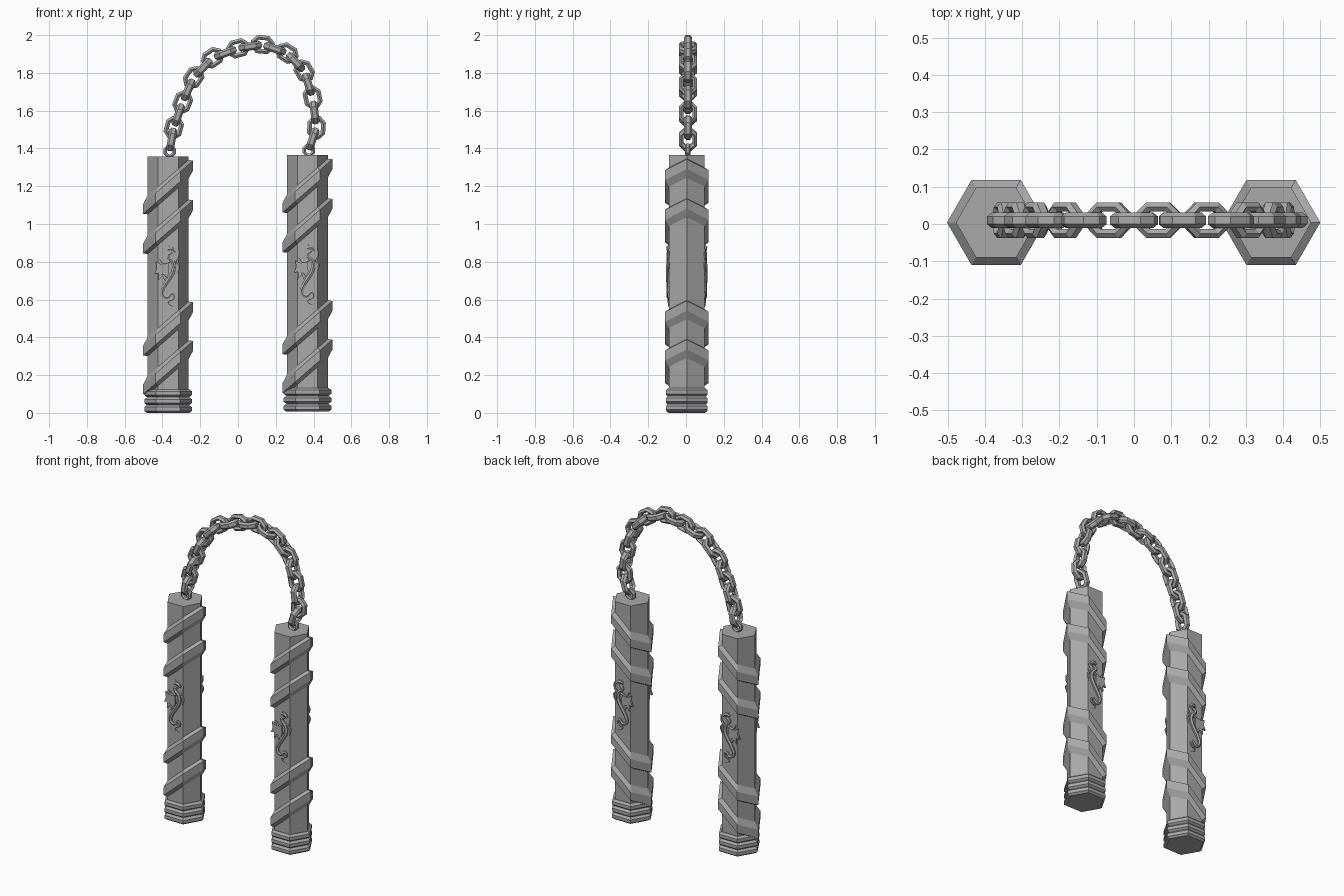
import bpy, bmesh
from math import sin, cos, pi
from mathutils import Matrix, Vector

cube = bpy.data.objects.get("Cube")
if cube:
    bpy.data.objects.remove(cube)

steel = bpy.data.materials.new("grey_steel")
steel.use_nodes = True
steel.diffuse_color = (0.4, 0.4, 0.4, 1)
steel.node_tree.nodes["Principled BSDF"].inputs["Base Color"].default_value = (0.4, 0.4, 0.4, 1)

MID_Y = 0.004


def place(name, data, matrix):
    if not data.materials:
        data.materials.append(steel)
    obj = bpy.data.objects.new(name, data)
    bpy.context.collection.objects.link(obj)
    obj.matrix_world = matrix
    return obj


def loft(name, rings, loop=False):
    """Skin a list of closed rings; loop joins the last to the first, else ends are capped."""
    bm = bmesh.new()
    rows = [[bm.verts.new(p) for p in ring] for ring in rings]
    n = len(rows[0])
    pairs = list(zip(rows, rows[1:]))
    if loop:
        pairs.append((rows[-1], rows[0]))
    else:
        bm.faces.new(rows[0])
        bm.faces.new(rows[-1])
    for a, b in pairs:
        for i in range(n):
            j = (i + 1) % n
            bm.faces.new((a[i], a[j], b[j], b[i]))
    bmesh.ops.recalc_face_normals(bm, faces=bm.faces)
    mesh = bpy.data.meshes.new(name)
    bm.to_mesh(mesh)
    bm.free()
    return mesh


def hexagon(r, z, slope=0):
    """Six-sided ring with corners on the x axis, sheared upward along x."""
    return [(r * cos(i * pi / 3), r * sin(i * pi / 3), z + slope * r * cos(i * pi / 3))
            for i in range(6)]


def link_mesh(name, half_len, half_wid, chamfer, wide, deep):
    """Chain link lying in the xz plane, long axis on z, six-sided bar."""
    section = [(wide, -deep / 2), (wide, deep / 2), (0, deep),
               (-wide, deep / 2), (-wide, -deep / 2), (0, -deep)]
    rings = []
    for off, y in section:
        l, w, c = half_len + off, half_wid + off, chamfer + 0.586 * off
        quarter = [(w, l - c), (w - c, l)]
        pts = quarter + [(-x, z) for x, z in reversed(quarter)]
        pts += [(-x, -z) for x, z in pts]
        rings.append([(x, y, z) for x, z in pts])
    return loft(name, rings, loop=True)


# Handle parts: shaft, ridged pommel, slanted band
shaft = loft("shaft", [hexagon(0.108, 0.1), hexagon(0.108, 1.358)])
ridges = []
for k in range(3):
    for r, z in ((0.112, 0), (0.126, 0.01), (0.126, 0.03), (0.112, 0.041)):
        ridges.append(hexagon(r, k * 0.042 + z))
pommel = loft("pommel", ridges)
band = loft("band", [hexagon(r, z, 0.87) for r, z in
                     ((0.1, -0.05), (0.108, -0.05), (0.132, -0.026),
                      (0.132, 0.026), (0.108, 0.05), (0.1, 0.05))], loop=True)

# Relief dragon: tapered strokes (x, z, radius) in one curve
STROKES = {
    "body": [(.02, .85, .009), (.0, .83, .011), (.024, .8, .012), (.03, .76, .013),
             (.005, .71, .013), (-.02, .67, .012), (-.03, .63, .011), (-.005, .61, .01),
             (.024, .632, .008), (.03, .605, .006), (.0, .585, .005), (.03, .562, .001)],
    "head": [(-.004, .862, .006), (.02, .868, .013), (.038, .85, .007)],
    "horn": [(.014, .872, .006), (.0, .888, .001)],
    "right_wing": [(.03, .79, .008), (.052, .82, .007), (.058, .86, .002)],
    "right_feather": [(.04, .8, .008), (.058, .78, .006), (.05, .74, .002)],
    "left_arm": [(.01, .8, .008), (-.025, .79, .008), (-.045, .815, .003)],
    "left_leg": [(-.005, .71, .009), (-.03, .735, .008), (-.05, .7, .002)],
}
dragon = bpy.data.curves.new("dragon", "CURVE")
dragon.dimensions = "3D"
dragon.bevel_depth = 1.0
dragon.bevel_resolution = 1
dragon.resolution_u = 3
dragon.use_fill_caps = True
for stroke in STROKES.values():
    spline = dragon.splines.new("BEZIER")
    spline.bezier_points.add(len(stroke) - 1)
    spline.use_smooth = False
    for point, (x, z, r) in zip(spline.bezier_points, stroke):
        point.co = (x, -0.096, z)
        point.radius = r
        point.handle_left_type = point.handle_right_type = "AUTO"

# Left wing of the dragon: a thin scalloped plate
WING = [(.0, .8), (-.035, .785), (-.065, .8), (-.06, .765), (-.072, .735),
        (-.05, .74), (-.052, .7), (-.03, .725), (-.02, .7), (.005, .74)]
wing = loft("dragon_wing", [[(x, y, z) for x, z in WING] for y in (-0.09, -0.102)])

# Two handles, each with a dragon on front and back
for side, x, z in (("right", -0.37, 0), ("left", 0.368, 0.007)):
    base = Matrix.Translation((x, MID_Y, z))
    place(side + "_shaft", shaft, base)
    place(side + "_pommel", pommel, base)
    for i, height in enumerate((0.24, 0.445, 0.985, 1.195)):
        place(f"{side}_band_{i + 1}", band, base @ Matrix.Translation((0, 0, height)))
    for face, flip in (("front", 1), ("back", -1)):
        turn = base @ Matrix.Diagonal((1, flip, 1, 1))
        place(f"{side}_{face}_dragon", dragon, turn)
        place(f"{side}_{face}_dragon_wing", wing, turn)

# Chain: links alternate between facing front and facing sideways along the arch
ARCH = [Vector((x, 0.01, z)) for x, z in
        ((-.362, 1.385), (-.34, 1.51), (-.293, 1.645), (-.235, 1.775), (-.135, 1.88), (0, 1.93),
         (.13, 1.95), (.26, 1.905), (.35, 1.81), (.395, 1.67), (.415, 1.51), (.375, 1.39))]
link = link_mesh("chain_link", 0.05, 0.036, 0.024, 0.012, 0.021)
eyelet = link_mesh("eyelet", 0.026, 0.024, 0.016, 0.009, 0.014)


def along(center, direction, twist):
    angle = Vector((0, 0, 1)).rotation_difference(direction.normalized())
    return Matrix.Translation(center) @ angle.to_matrix().to_4x4() @ Matrix.Rotation(twist, 4, "Z")


for i, (a, b) in enumerate(zip(ARCH, ARCH[1:])):
    place(f"side_link_{i + 1}", link, along((a + b) / 2, b - a, pi / 2))
for i in range(1, len(ARCH) - 1):
    place(f"front_link_{i}", link, along(ARCH[i], ARCH[i + 1] - ARCH[i - 1], 0))
for side, end in (("right", ARCH[0]), ("left", ARCH[-1])):
    place(side + "_eyelet", eyelet, Matrix.Translation(end))
